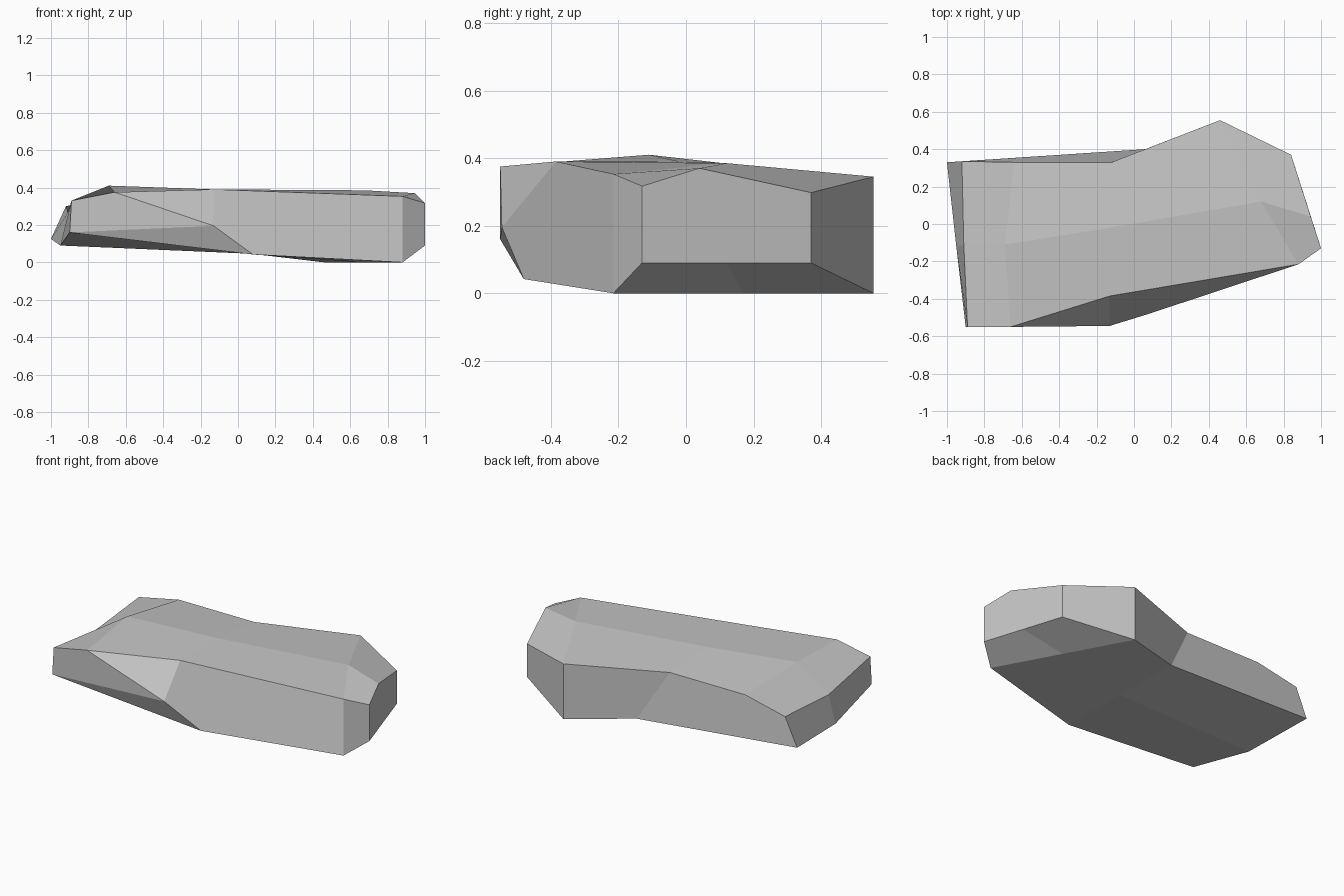
import bpy
import bmesh
from mathutils import Vector

default_cube = bpy.data.objects.get("Cube")
if default_cube:
    bpy.data.objects.remove(default_cube, do_unlink=True)

# Stone colour
stone = bpy.data.materials.new("stone_grey")
stone.use_nodes = True
grey = (0.56, 0.56, 0.56, 1)
stone.diffuse_color = grey
stone.node_tree.nodes["Principled BSDF"].inputs["Base Color"].default_value = grey

bm = bmesh.new()


def station(front, back, middle=None):
    """One cross-rib of the rock: front, middle and back vertices."""
    front, back = Vector(front), Vector(back)
    middle = Vector(middle) if middle else (front + back) / 2
    return [bm.verts.new(point) for point in (front, middle, back)]


def loft(ribs):
    """Join neighbouring ribs with two rows of faces."""
    for near, far in zip(ribs, ribs[1:]):
        for row in range(2):
            bm.faces.new((near[row], far[row], far[row + 1], near[row + 1]))


# Upper surface, rib by rib from -x to +x
top_end = station((-.89, -.55, .33), (-.92, .335, .3), (-.91, -.11, .265))
top_shoulder = station((-.66, -.55, .375), (-.64, .33, .36), (-.69, -.11, .41))
top_waist = station((-.13, -.385, .39), (-.12, .33, .36), (-.13, -.02, .39))
top_broad = station((.88, -.215, .353), (.46, .555, .345), (.68, .12, .385))
top_tip = station((1, -.13, .317), (.84, .37, .298), (.945, .04, .37))
loft([top_end, top_shoulder, top_waist, top_broad, top_tip])

# Underside
low_end = station((-.9, -.55, .16), (-1, .33, .125), (-.95, -.12, .09))
low_waist = station((.08, -.48, .042), (.06, .4, .05))
low_broad = station((.88, -.215, 0), (.46, .555, 0))
low_tip = station((1, -.13, .09), (.84, .37, .09))
loft([low_end, low_waist, low_broad, low_tip])

# Blunt end at -x
loft([top_end, low_end])

# Front wall, broken by a jutting corner
front = 0
corner = bm.verts.new((-.13, -.545, .195))
bm.faces.new((low_end[front], top_end[front], top_shoulder[front], corner))
bm.faces.new((top_shoulder[front], top_waist[front], corner))
bm.faces.new((low_end[front], corner, low_waist[front]))
bm.faces.new((corner, top_waist[front], top_broad[front],
              low_broad[front], low_waist[front]))

# Back wall, with a hollow at the waist
back = 2
bm.faces.new((low_end[back], top_end[back], top_shoulder[back],
              top_waist[back], low_waist[back]))
bm.faces.new((low_waist[back], top_waist[back], top_broad[back], low_broad[back]))

# Chamfered corners and end face at +x
for side in (front, back):
    bm.faces.new((top_broad[side], top_tip[side], low_tip[side], low_broad[side]))
loft([top_tip, low_tip])

bmesh.ops.recalc_face_normals(bm, faces=bm.faces[:])
mesh = bpy.data.meshes.new("rock")
bm.to_mesh(mesh)
bm.free()
mesh.materials.append(stone)
rock = bpy.data.objects.new("rock", mesh)
bpy.context.collection.objects.link(rock)
